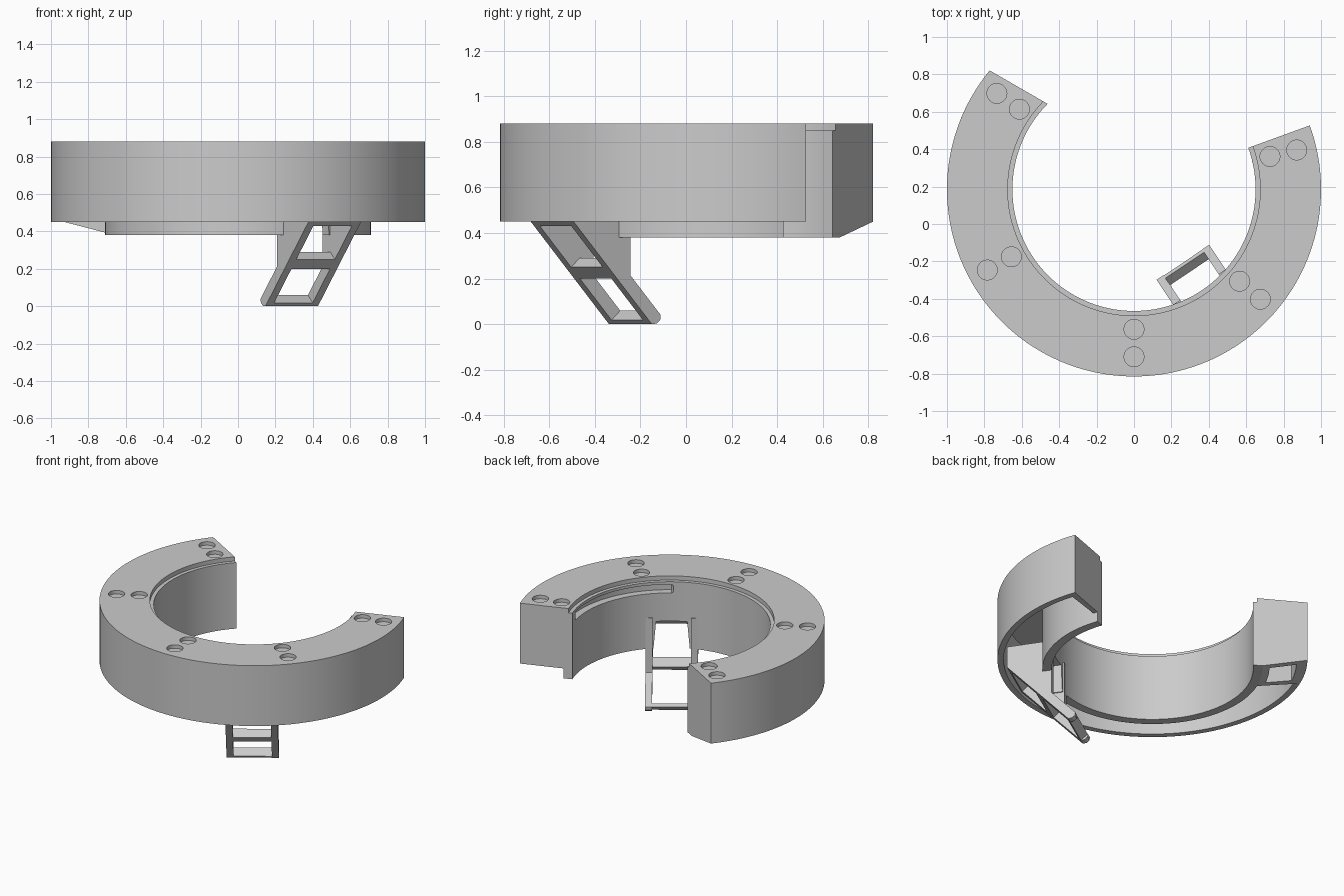
import bpy, bmesh, math
from mathutils import Vector

if "Cube" in bpy.data.objects:
    bpy.data.objects.remove(bpy.data.objects["Cube"], do_unlink=True)

CENTRE = Vector((0, 0.185, 0))       # axis of the ring
TOP, RIM, SKIRT, CEILING = 0.88, 0.45, 0.38, 0.82
HOOK_DIR = math.radians(-56.2)

grey = bpy.data.materials.new("plain grey")
grey.use_nodes = True
grey.diffuse_color = (0.6, 0.6, 0.6, 1)
grey.node_tree.nodes["Principled BSDF"].inputs["Base Color"].default_value = (0.6, 0.6, 0.6, 1)


def loft(name, rows):
    """Closed solid through equal rows of points."""
    bm = bmesh.new()
    rings = [[bm.verts.new(p + CENTRE) for p in row] for row in rows]
    n = len(rings[0])
    for a, b in zip(rings, rings[1:]):
        for i in range(n):
            bm.faces.new((a[i], a[(i + 1) % n], b[(i + 1) % n], b[i]))
    bm.faces.new(rings[0])
    bm.faces.new(rings[-1])
    bmesh.ops.recalc_face_normals(bm, faces=bm.faces)
    mesh = bpy.data.meshes.new(name)
    bm.to_mesh(mesh)
    bm.free()
    obj = bpy.data.objects.new(name, mesh)
    obj.data.materials.append(grey)
    bpy.context.collection.objects.link(obj)
    return obj


def sector(name, profile, start, end, steps):
    """Sweep an (r, z) profile around the axis; start and end give degrees at (r, z)."""
    rows = []
    for k in range(steps + 1):
        row = []
        for r, z in profile:
            a0, a1 = start(r, z), end(r, z)
            a = math.radians(a0 + (a1 - a0) * k / steps)
            row.append(Vector((r * math.cos(a), r * math.sin(a), z)))
        rows.append(row)
    return loft(name, rows)


def prism(name, profile, s0, s1, taper=None):
    """Extrude an (r, z) profile sideways across the hook direction."""
    out = Vector((math.cos(HOOK_DIR), math.sin(HOOK_DIR), 0))
    side = Vector((-out.y, out.x, 0))
    rows = [[out * r + side * s * (taper(z) if taper else 1) + Vector((0, 0, z))
             for r, z in profile] for s in (s0, s1)]
    return loft(name, rows)


def cut(target, cutter):
    cutter.hide_render = True
    mod = target.modifiers.new("cut", "BOOLEAN")
    mod.operation, mod.solver, mod.object = "DIFFERENCE", "EXACT", cutter
    bpy.context.view_layer.objects.active = target
    bpy.ops.object.modifier_apply(modifier=mod.name)
    bpy.data.objects.remove(cutter, do_unlink=True)


def at(angle):
    return lambda r, z: angle


def slant(shift=0.0):
    """Off-centre straight cut that closes the left end of the ring."""
    return lambda r, z: 60 + math.degrees(math.acos((0.165 - shift) / r)) - 360


# Hollow ring: top plate, outer wall and deeper inner wall with a step
ring = sector("ring_shell", [
    (1, RIM), (1, TOP), (0.675, TOP), (0.675, 0.85), (0.65, 0.85), (0.65, SKIRT),
    (0.71, SKIRT), (0.71, CEILING), (0.96, CEILING), (0.96, RIM)], at(20), slant(), 120)

# Shallow round sockets in pairs
for angle in (13.6, -41, -90, -151.2, -215):
    for radius in (0.748, 0.895):
        a = math.radians(angle)
        bpy.ops.mesh.primitive_cylinder_add(
            vertices=40, radius=0.053, depth=0.1,
            location=CENTRE + Vector((radius * math.cos(a), radius * math.sin(a), TOP + 0.025)))
        cut(ring, bpy.context.object)

# Round-ended groove in the inner wall
MID, HALF = 0.8, 0.03
levels = [MID - HALF * math.cos(math.pi * i / 8) for i in range(9)]


def bulge(z):
    return 2.6 * math.sqrt(max(0, 1 - ((z - MID) / HALF) ** 2))


cut(ring, sector("groove_cutter",
                 [(0.6, z) for z in levels] + [(0.7, z) for z in reversed(levels)],
                 lambda r, z: 13 + bulge(z), lambda r, z: -56 - bulge(z), 48))

# Doorway in the inner wall behind the hook, narrower at the top
cut(ring, prism("doorway_cutter", [(0.55, 0.3), (0.76, 0.3), (0.76, 0.57), (0.55, 0.57)],
                -0.124, 0.124, lambda z: 1 - 0.7 * max(0, z - 0.3)))

# Thin wall closing the right end
hollow = [(0.71, RIM), (0.71, CEILING), (0.96, CEILING), (0.96, RIM)]
sector("right_end_wall", hollow, at(20), at(17.5), 2)

# Wedge-bottomed block with a pocket at the left end
block = sector("left_end_block", [(0.71, SKIRT), (0.71, CEILING), (0.96, CEILING),
                                  (0.96, RIM), (1, RIM)], at(-202), slant(), 12)
cut(block, sector("pocket_cutter", [(0.755, 0.3), (0.755, 0.7), (0.93, 0.7), (0.93, 0.3)],
                  at(-205), slant(0.04), 8))


# Slanted hook: side cheeks joined by cross bars
def slope(z):
    return 0.516 + 0.918 * z


cheek = [(0.516, 0), (slope(RIM), RIM), (slope(RIM), 0.6), (0.628, 0.6), (0.628, 0.213),
         (0.469, 0.04), (0.472, 0.018), (0.49, 0.003)]
for name, sign in (("left", 1), ("right", -1)):
    prism("hook_cheek_" + name, cheek, sign * 0.124, sign * 0.169)

for name, low, high in (("bottom", 0, 0.018), ("middle", 0.2, 0.25), ("top", 0.43, 0.45)):
    bar = [(slope(low), low), (slope(high), high),
           (slope(high) - 0.045, high + 0.041), (slope(low) - 0.045, low + 0.041)]
    prism("hook_bar_" + name, bar, -0.124, 0.124)

# Smooth curved walls, crisp edges
bpy.ops.object.select_all(action="DESELECT")
for obj in bpy.context.scene.objects:
    if obj.type == "MESH" and obj.data.materials and obj.data.materials[0] == grey:
        obj.select_set(True)
        bpy.context.view_layer.objects.active = obj
bpy.ops.object.shade_smooth_by_angle(angle=math.radians(30))
